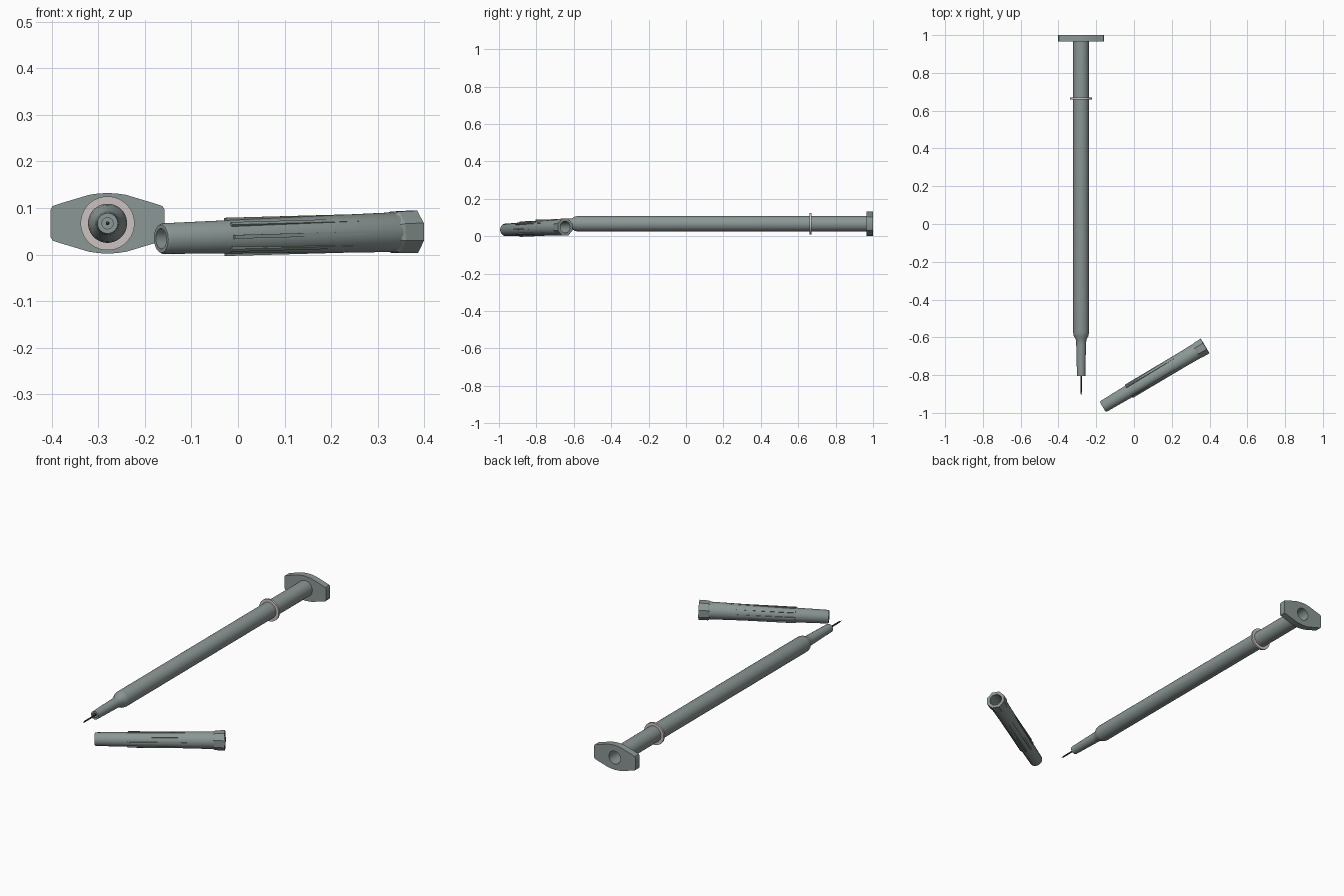
import bpy, bmesh, math
from mathutils import Matrix, Vector

cube = bpy.data.objects.get("Cube")
if cube:
    bpy.data.objects.remove(cube)


def material(name, r, g, b):
    m = bpy.data.materials.new(name)
    m.use_nodes = True
    m.diffuse_color = (r, g, b, 1)
    m.node_tree.nodes["Principled BSDF"].inputs["Base Color"].default_value = (r, g, b, 1)
    return m


GREY = material("grey_green_plastic", 0.26, 0.31, 0.30)
PALE = material("pale_ring", 0.60, 0.54, 0.53)
DARK = material("dark_steel", 0.035, 0.03, 0.03)


def finish(name, bm, mat, matrix, smooth=True):
    bmesh.ops.recalc_face_normals(bm, faces=bm.faces)
    me = bpy.data.meshes.new(name)
    bm.to_mesh(me)
    bm.free()
    ob = bpy.data.objects.new(name, me)
    bpy.context.collection.objects.link(ob)
    me.materials.append(mat)
    ob.matrix_world = matrix
    if smooth:
        bpy.ops.object.select_all(action="DESELECT")
        ob.select_set(True)
        bpy.context.view_layer.objects.active = ob
        bpy.ops.object.shade_smooth_by_angle(angle=math.radians(35))
    return ob


def lathe(name, profile, mat, matrix, sides=32, smooth=True, closed=False):
    """Turn (radius, position) points about the local z axis."""
    bm = bmesh.new()
    rings = []
    for r, h in profile:
        if r == 0:
            rings.append([bm.verts.new((0, 0, h))] * sides)
            continue
        angles = [2 * math.pi * (i + 0.5) / sides for i in range(sides)]
        rings.append([bm.verts.new((r * math.cos(a), r * math.sin(a), h)) for a in angles])
    pairs = list(zip(rings, rings[1:]))
    if closed:
        pairs.append((rings[-1], rings[0]))
    for a, b in pairs:
        for i in range(sides):
            j = (i + 1) % sides
            bm.faces.new(dict.fromkeys((a[i], a[j], b[j], b[i])))
    return finish(name, bm, mat, matrix, smooth)


# Barrel frame: local z runs towards the back
AXIS = Matrix.Translation((-0.28, 0, 0.067)) @ Matrix.Rotation(-math.pi / 2, 4, "X")

# Hollow barrel with shoulder and tapered nozzle
lathe("barrel", [(0.034, 0.995), (0.042, 0.995), (0.042, -0.575), (0.039, -0.593),
                 (0.028, -0.612), (0.026, -0.64), (0.022, -0.805), (0.012, -0.805),
                 (0.012, -0.76), (0, -0.76)], GREY, AXIS)
lathe("barrel_bore", [(0.034, 0.995), (0.034, -0.56), (0, -0.58)], GREY, AXIS)
lathe("needle", [(0, -0.76), (0.004, -0.76), (0.004, -0.89), (0, -0.908)], DARK, AXIS, 12)
lathe("stop_ring", [(0.041, 0.66), (0.058, 0.66), (0.058, 0.67), (0.041, 0.67)],
      PALE, AXIS, closed=True)

# Finger flange: bulged outline with a round hole
quarter = [(0.122, 0.03), (0.118, 0.037), (0.1, 0.043), (0.07, 0.052),
           (0.04, 0.061), (0.02, 0.064), (0, 0.065)]
half = quarter + [(-x, z) for x, z in reversed(quarter[:-1])]
outline = half + [(-x, -z) for x, z in half]
hole = [(0.034 * math.cos(math.tau * i / 32), 0.034 * math.sin(math.tau * i / 32)) for i in range(32)]
bm = bmesh.new()
edges = []
for loop in (outline, hole):
    vs = [bm.verts.new((x, z, 0.965)) for x, z in loop]
    edges += [bm.edges.new((vs[i - 1], vs[i])) for i in range(len(vs))]
bmesh.ops.triangle_fill(bm, edges=edges, use_beauty=True)
grown = bmesh.ops.extrude_face_region(bm, geom=bm.faces[:])["geom"]
bmesh.ops.translate(bm, verts=[g for g in grown if isinstance(g, bmesh.types.BMVert)],
                    vec=(0, 0, 0.035))
finish("finger_flange", bm, GREY, AXIS)

# Cap frame: local z runs from the narrow end to the collar
start, end = Vector((-0.165, -0.968, 0.034)), Vector((0.376, -0.646, 0.049))
length = (end - start).length
CAP = Matrix.Translation(start) @ (end - start).to_track_quat("Z", "Y").to_matrix().to_4x4()

lathe("cap_body", [(0.022, 0), (0.03, 0), (0.033, 0.005), (0.043, length - 0.04),
                   (0.036, length - 0.002), (0.031, length - 0.002)], GREY, CAP, closed=True)
lathe("cap_collar", [(0.033, length), (0.049, length), (0.048, length - 0.045),
                     (0.043, length - 0.056), (0.033, length - 0.056)],
      GREY, CAP, 8, False, True)

# Shallow grip ribs that sink into the widening cap
for i in range(8):
    bm = bmesh.new()
    bmesh.ops.create_cube(bm, size=1, matrix=Matrix.Translation((0.036, 0, 0.325))
                          @ Matrix.Diagonal((0.01, 0.008, 0.33, 1)))
    finish(f"cap_rib_{i + 1}", bm, GREY,
           CAP @ Matrix.Rotation(math.tau * i / 8, 4, "Z"), False)
